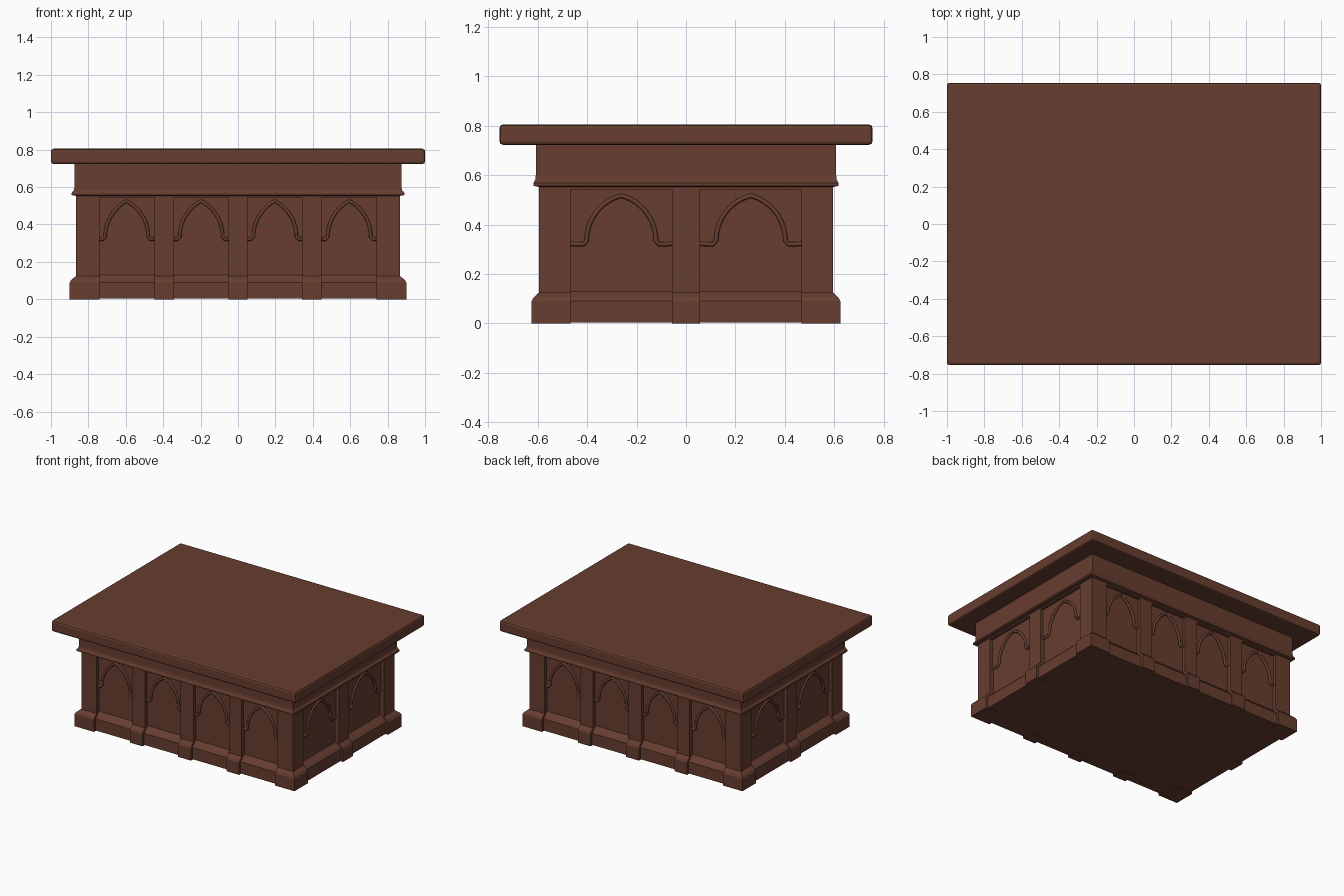
import bpy, bmesh, math
from mathutils import Vector, Matrix

if "Cube" in bpy.data.objects:
    bpy.data.objects.remove(bpy.data.objects["Cube"])

wood = bpy.data.materials.new("reddish brown wood")
wood.diffuse_color = (0.135, 0.047, 0.029, 1)
wood.use_nodes = True
wood.node_tree.nodes["Principled BSDF"].inputs["Base Color"].default_value = wood.diffuse_color


def finish(bm, name):
    bmesh.ops.recalc_face_normals(bm, faces=bm.faces)
    me = bpy.data.meshes.new(name)
    bm.to_mesh(me)
    bm.free()
    me.materials.append(wood)
    ob = bpy.data.objects.new(name, me)
    bpy.context.collection.objects.link(ob)
    return ob


def loft(name, rings, angle=0):
    """Stack of rectangles (x0, x1, y0, y1, z) joined into a solid."""
    bm = bmesh.new()
    rows = [[bm.verts.new(p) for p in ((a, c, z), (b, c, z), (b, d, z), (a, d, z))]
            for a, b, c, d, z in rings]
    bm.faces.new(rows[0])
    bm.faces.new(rows[-1])
    for lo, hi in zip(rows, rows[1:]):
        for i in range(4):
            j = (i + 1) % 4
            bm.faces.new((lo[i], lo[j], hi[j], hi[i]))
    bm.transform(Matrix.Rotation(angle, 4, 'Z'))
    return finish(bm, name)


def centred(name, rings):
    return loft(name, [(-x, x, -y, y, z) for x, y, z in rings])


# Stone-like core with recessed plinth, moulding, frieze and top slab
centred("recessed_core", [(0.882, 0.607, 0.004), (0.882, 0.607, 0.09), (0.868, 0.592, 0.105),
                          (0.835, 0.565, 0.13), (0.835, 0.565, 0.56)])
centred("panel_head_rail", [(0.865, 0.595, 0.543), (0.865, 0.595, 0.56)])
centred("moulding_and_frieze", [(0.865, 0.597, 0.553), (0.890, 0.618, 0.557), (0.890, 0.618, 0.568),
                                (0.878, 0.610, 0.582), (0.874, 0.608, 0.60), (0.874, 0.608, 0.73)])
slab = centred("top_slab", [(1.0, 0.755, 0.723), (1.0, 0.755, 0.805)])
bev = slab.modifiers.new("soft_edges", 'BEVEL')
bev.width, bev.segments = 0.014, 2

# Pilaster outline: extra projection over the shaft face at each height
STEPS = ((0.035, 0), (0.035, 0.09), (0.026, 0.105), (0, 0.125), (0, 0.56))

# Corner posts
for sx in (-1, 1):
    for sy in (-1, 1):
        rings = []
        for e, z in STEPS:
            xs = sorted((sx * 0.74, sx * (0.865 + e)))
            ys = sorted((sy * 0.468, sy * (0.595 + e * 0.86)))
            rings.append((*xs, *ys, z))
        loft("corner_post", rings)


def arch_points(c, a, z0, h, n=12):
    """Pointed arch from left spring to apex to right spring."""
    off = (h * h - a * a) / (2 * a)
    r = a + off
    end = math.atan2(h, off)
    right = [(-off + r * math.cos(end * i / n), z0 + r * math.sin(end * i / n))
             for i in range(n + 1)]
    return [(c - x, z) for x, z in right] + [(c + x, z) for x, z in right[-2::-1]]


def arch_panel(c, w, a, h, face, angle):
    """Raised spandrel plate with arch opening, and a rounded rib along it."""
    rot = Matrix.Rotation(angle, 4, 'Z')
    arch = arch_points(c, a, 0.335, h)
    outline = [(c - w, 0.318), (c - w, 0.55), (c + w, 0.55), (c + w, 0.318)] + arch[::-1]
    bm = bmesh.new()
    f = bm.faces.new([bm.verts.new((u, -(face - 0.022), z)) for u, z in outline])
    ext = bmesh.ops.extrude_face_region(bm, geom=[f])
    bmesh.ops.translate(bm, vec=(0, 0.03, 0),
                        verts=[v for v in ext["geom"] if isinstance(v, bmesh.types.BMVert)])
    bmesh.ops.triangulate(bm, faces=[f for f in bm.faces if len(f.verts) > 4])
    bm.transform(rot)
    finish(bm, "arch_spandrel")

    path = [(c - w, 0.322), (c - a - 0.012, 0.320)] + arch + [(c + a + 0.012, 0.320), (c + w, 0.322)]
    bm = bmesh.new()
    rows = []
    for i, (u, z) in enumerate(path):
        p, q = path[max(i - 1, 0)], path[min(i + 1, len(path) - 1)]
        t = Vector((q[0] - p[0], q[1] - p[1])).normalized()
        row = []
        for k in range(8):
            s, d = 0.009 * math.cos(k * math.pi / 4), 0.010 * math.sin(k * math.pi / 4)
            row.append(bm.verts.new((u - t.y * s, -(face - 0.022 + d), z + t.x * s)))
        rows.append(row)
    for lo, hi in zip(rows, rows[1:]):
        for k in range(8):
            m = (k + 1) % 8
            bm.faces.new((lo[k], lo[m], hi[m], hi[k])).smooth = True
    bm.faces.new(rows[0])
    bm.faces.new(rows[-1])
    bm.transform(rot)
    finish(bm, "arch_rib")


# Long sides have four arches, short sides two
LONG = (0.595, 0.86, (-0.395, 0, 0.395), 0.052,
        (-0.595, -0.197, 0.197, 0.595), 0.147, 0.115, 0.19)
SHORT = (0.865, 1.0, (0,), 0.057, (-0.262, 0.262), 0.207, 0.14, 0.182)
for turn in range(4):
    angle = turn * math.pi / 2
    face, k, pilasters, pw, panels, w, a, h = SHORT if turn % 2 else LONG
    for c in pilasters:
        loft("pilaster", [(c - pw, c + pw, -(face + e * k), -(face - 0.06), z)
                          for e, z in STEPS], angle)
    for c in panels:
        arch_panel(c, w, a, h, face, angle)
